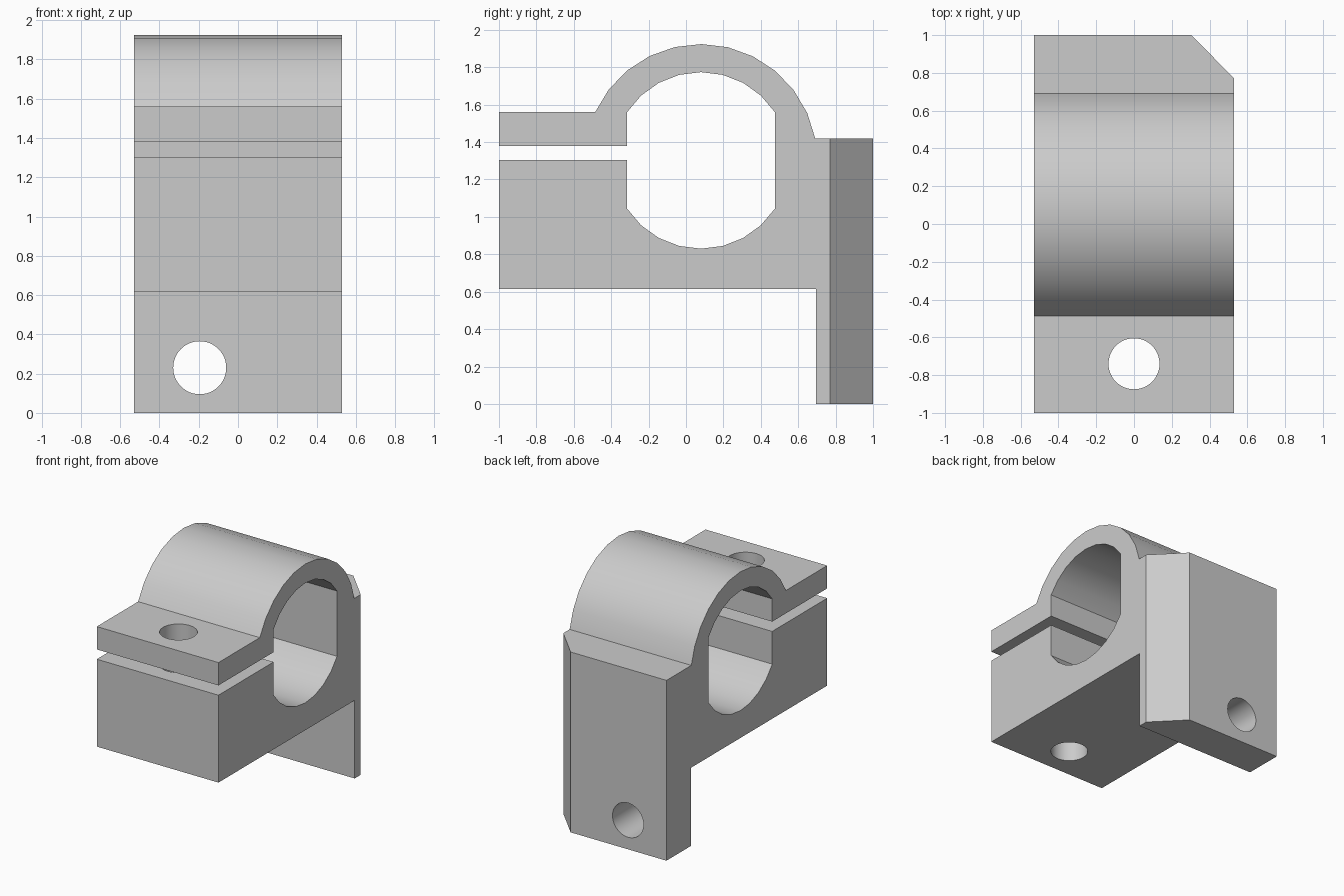
import bpy, bmesh
from math import sin, cos, radians
from mathutils import Vector

cube = bpy.data.objects.get("Cube")
if cube:
    bpy.data.objects.remove(cube)

HALF_WIDTH = 0.53
BORE_Y, BORE_Z = 0.08, 1.302

grey = bpy.data.materials.new("light_grey")
grey.use_nodes = True
colour = (0.6, 0.6, 0.6, 1)
grey.diffuse_color = colour
grey.node_tree.nodes["Principled BSDF"].inputs["Base Color"].default_value = colour


def arc(radius, start, end, steps):
    """Points (y, z) on a circle about the bore axis."""
    angles = [radians(start + (end - start) * i / steps) for i in range(steps + 1)]
    return [(BORE_Y + radius * cos(a), BORE_Z + radius * sin(a)) for a in angles]


def drill(body, location, rotation):
    """Cut a round bolt hole through the body."""
    bpy.ops.mesh.primitive_cylinder_add(vertices=48, radius=0.135, depth=1.6,
                                        location=location, rotation=rotation)
    cutter = bpy.context.object
    cutter.name = "hole_cutter"
    cutter.hide_render = True
    cutter.data.materials.append(grey)
    bpy.context.view_layer.objects.active = body
    mod = body.modifiers.new("bolt_hole", 'BOOLEAN')
    mod.operation = 'DIFFERENCE'
    mod.solver = 'EXACT'
    mod.object = cutter
    bpy.ops.object.modifier_apply(modifier=mod.name)
    bpy.data.objects.remove(cutter)


# Side profile: arch, split clamp jaws, flat-sided bore and mounting plate
profile = [(0.695, 0), (1, 0), (1, 1.42)]
profile += arc(0.622, 10.9, 155.5, 11)                # outer arch
profile += [(-1, 1.56), (-1, 1.38), (-0.315, 1.38)]   # upper jaw
profile += arc(0.472, 147, 33, 8)                     # bore top
profile += arc(0.472, -33, -147, 8)                   # bore bottom
profile += [(-0.315, 1.303), (-1, 1.303), (-1, 0.615), (0.695, 0.615)]

bm = bmesh.new()
face = bm.faces.new([bm.verts.new((-HALF_WIDTH, y, z)) for y, z in profile])
extruded = bmesh.ops.extrude_face_region(bm, geom=[face])["geom"]
bmesh.ops.translate(bm, vec=(2 * HALF_WIDTH, 0, 0),
                    verts=[v for v in extruded if isinstance(v, bmesh.types.BMVert)])

# Chamfer the left rear corner of the mounting plate
cut = bmesh.ops.bisect_plane(bm, geom=bm.verts[:] + bm.edges[:] + bm.faces[:],
                             plane_co=Vector((0.305, 1, 0)),
                             plane_no=Vector((0.23, 0.225, 0)), clear_outer=True)
bmesh.ops.holes_fill(bm, edges=[e for e in cut["geom_cut"]
                                if isinstance(e, bmesh.types.BMEdge)])
bmesh.ops.recalc_face_normals(bm, faces=bm.faces)

mesh = bpy.data.meshes.new("clamp_bracket")
bm.to_mesh(mesh)
bm.free()
mesh.materials.append(grey)
bracket = bpy.data.objects.new("clamp_bracket", mesh)
bpy.context.collection.objects.link(bracket)

# Bolt holes: vertical through both jaws, horizontal through the plate
drill(bracket, (0, -0.74, 1.1), (0, 0, 0))
drill(bracket, (-0.195, 0.85, 0.23), (radians(90), 0, 0))

bpy.ops.object.select_all(action='DESELECT')
bracket.select_set(True)
bpy.context.view_layer.objects.active = bracket
bpy.ops.object.shade_smooth_by_angle(angle=radians(30))
